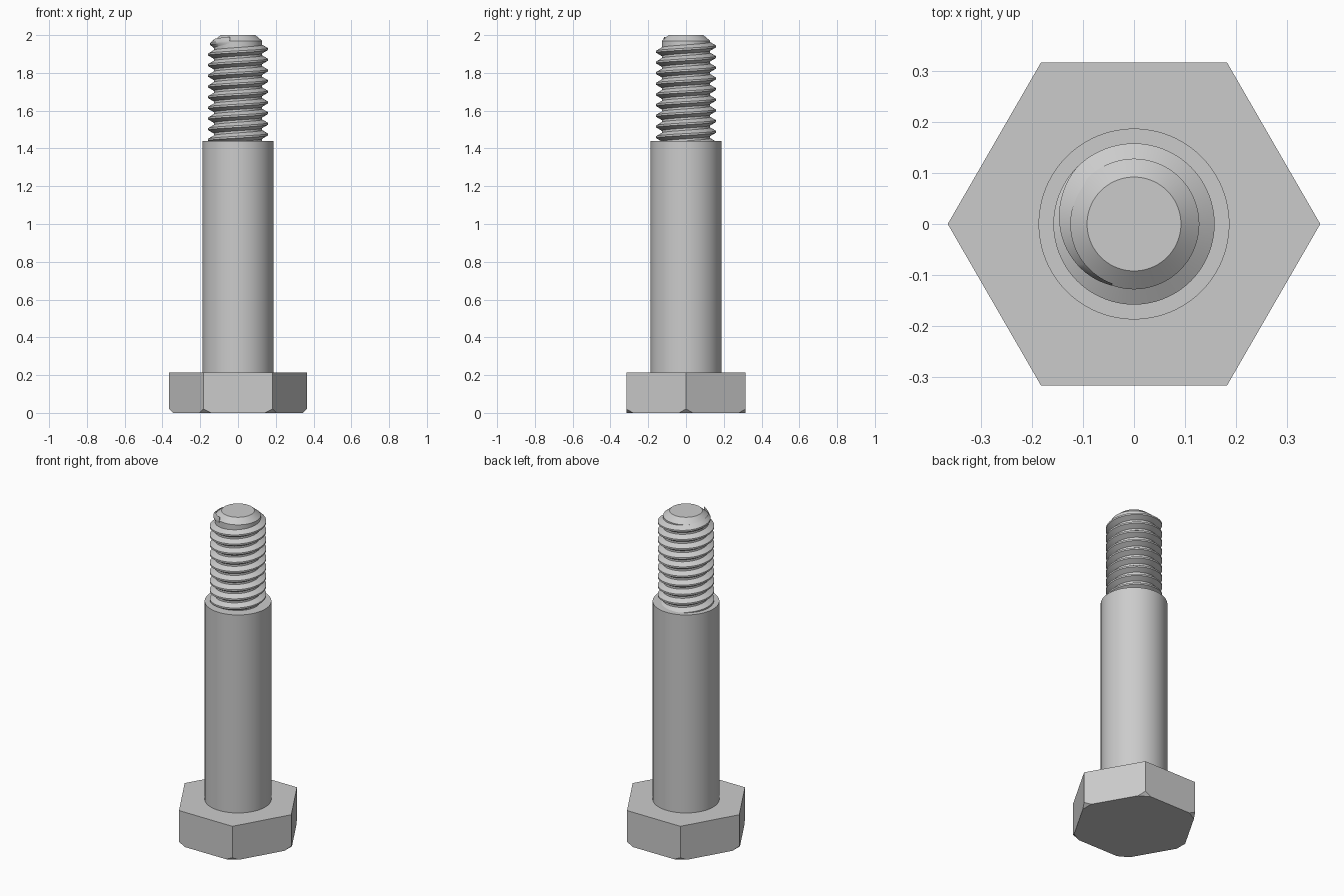
import bpy, bmesh, math
from mathutils import Vector

cube = bpy.data.objects.get("Cube")
if cube:
    bpy.data.objects.remove(cube, do_unlink=True)

steel = bpy.data.materials.new("plain steel grey")
steel.use_nodes = True
GREY = (0.6, 0.6, 0.6, 1.0)
steel.diffuse_color = GREY
steel.node_tree.nodes["Principled BSDF"].inputs["Base Color"].default_value = GREY

HEAD_R, HEAD_H = 0.365, 0.215
SHANK_R, SHOULDER = 0.187, 1.44
CORE_R, CREST_R, PITCH = 0.128, 0.158, 0.0565


def finish(name, bm, angle=None):
    bmesh.ops.recalc_face_normals(bm, faces=bm.faces[:])
    mesh = bpy.data.meshes.new(name)
    bm.to_mesh(mesh)
    bm.free()
    mesh.materials.append(steel)
    obj = bpy.data.objects.new(name, mesh)
    bpy.context.collection.objects.link(obj)
    if angle:
        bpy.ops.object.select_all(action='DESELECT')
        obj.select_set(True)
        bpy.context.view_layer.objects.active = obj
        bpy.ops.object.shade_smooth_by_angle(angle=math.radians(angle))
    return obj


def skin(bm, rings, closed_ring=True):
    """Join rows of vertices with quads and cap both ends."""
    rows = [[bm.verts.new(p) for p in ring] for ring in rings]
    n = len(rows[0])
    for a, b in zip(rows, rows[1:]):
        for i in range(n):
            j = (i + 1) % n
            bm.faces.new((a[i], a[j], b[j], b[i]))
    bm.faces.new(rows[0])
    bm.faces.new(rows[-1])


def ring(r, z, n):
    return [(r * math.cos(math.tau * i / n), r * math.sin(math.tau * i / n), z)
            for i in range(n)]


# Hexagonal head, with its six lower corners sliced off
bm = bmesh.new()
skin(bm, [ring(HEAD_R, 0, 6), ring(HEAD_R, HEAD_H, 6)])
for i in range(6):
    a = math.tau * i / 6
    out = Vector((math.cos(a), math.sin(a), 0))
    cut = bmesh.ops.bisect_plane(
        bm, geom=bm.verts[:] + bm.edges[:] + bm.faces[:], dist=1e-5,
        plane_co=out * (HEAD_R - 0.021), plane_no=out - Vector((0, 0, 1)),
        clear_outer=True)
    edges = [g for g in cut["geom_cut"] if isinstance(g, bmesh.types.BMEdge)]
    bmesh.ops.holes_fill(bm, edges=edges, sides=0)
finish("hex_head", bm)

# Smooth shank
bm = bmesh.new()
skin(bm, [ring(SHANK_R, HEAD_H, 96), ring(SHANK_R, SHOULDER, 96)])
finish("shank", bm, 30)

# Threaded core with a chamfered tip
bm = bmesh.new()
skin(bm, [ring(CORE_R, SHOULDER, 96), ring(CORE_R, 1.97, 96), ring(0.092, 2, 96)])
finish("threaded_core", bm, 30)

# Right-handed thread ridge, fading into the core at its upper end
STEPS = 72
END = math.radians(250)
FADE = math.radians(115)
Z_AT_ZERO = 1.926
count = int(9.7 * STEPS)
sections = []
for k in range(count + 1):
    a = END - math.tau * (count - k) / STEPS
    z = Z_AT_ZERO + PITCH * a / math.tau
    s = max(0.02, min(1, (END - a) / FADE))
    root = CORE_R - 0.004
    crest = CORE_R + (CREST_R - CORE_R) * s
    profile = [(root, -0.025), (crest, -0.005), (crest, 0.005), (root, 0.025)]
    sections.append([(r * math.cos(a), r * math.sin(a), z + dz)
                     for r, dz in profile])
bm = bmesh.new()
skin(bm, sections)
finish("thread_ridge", bm, 30)
